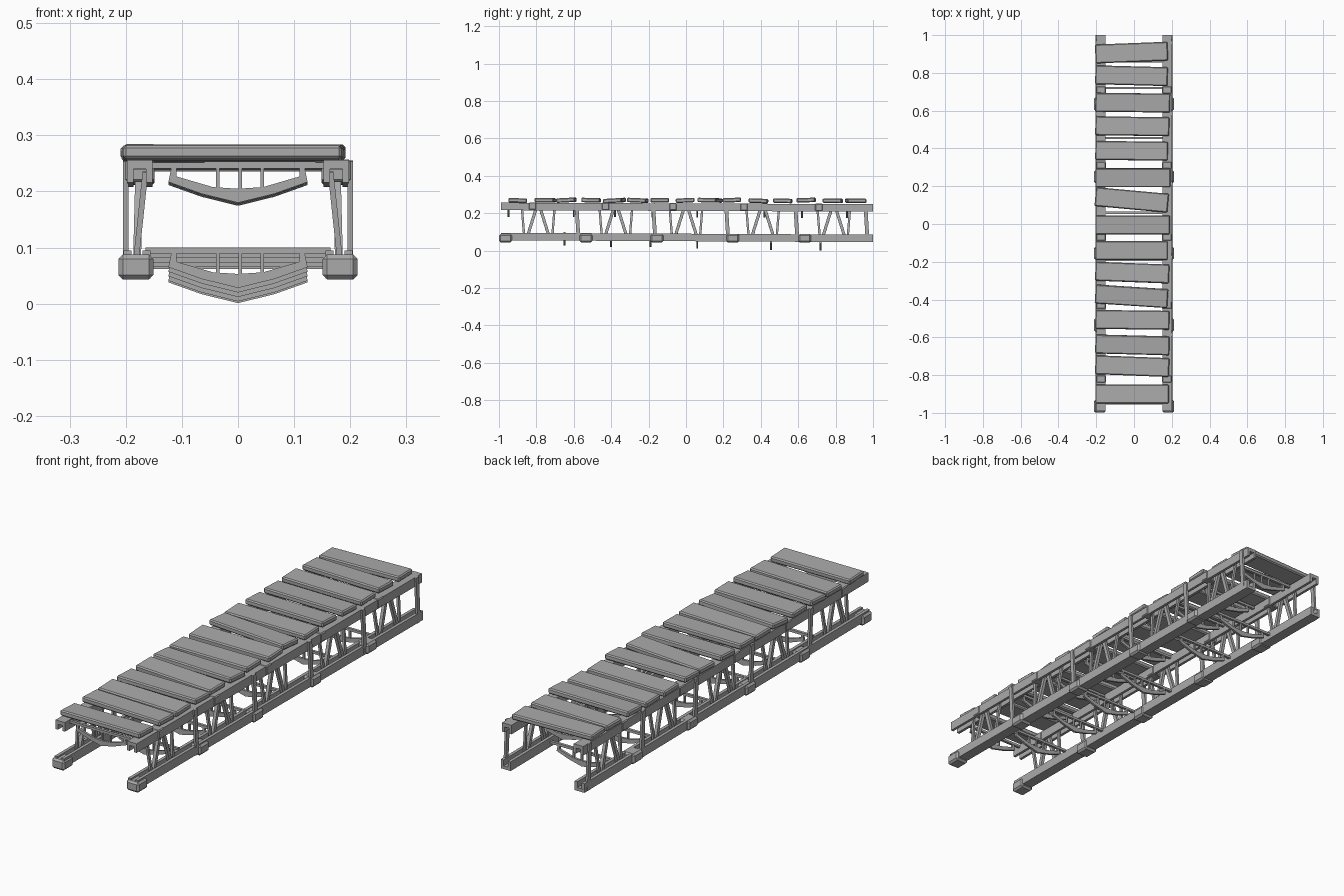
import bpy, bmesh, random
from mathutils import Vector, Matrix

random.seed(4)
cube = bpy.data.objects.get("Cube")
if cube:
    bpy.data.objects.remove(cube)

wood = bpy.data.materials.new("plain grey")
wood.use_nodes = True
GREY = (0.4, 0.4, 0.4, 1)
wood.diffuse_color = GREY
wood.node_tree.nodes["Principled BSDF"].inputs["Base Color"].default_value = GREY


def finish(bm, name, bevel=0):
    bmesh.ops.recalc_face_normals(bm, faces=bm.faces)
    mesh = bpy.data.meshes.new(name)
    bm.to_mesh(mesh)
    bm.free()
    mesh.materials.append(wood)
    ob = bpy.data.objects.new(name, mesh)
    bpy.context.collection.objects.link(ob)
    if bevel:
        mod = ob.modifiers.new("chamfer", "BEVEL")
        mod.width, mod.segments = bevel, 1
    return ob


def beam(bm, a, b, wide, high, roll=0):
    """Box from a to b; wide is sideways, high is the other cross direction."""
    a, b = Vector(a), Vector(b)
    along = (b - a).normalized()
    ref = Vector((0, 0, 1)) if abs(along.z) < 0.7 else Vector((0, 1, 0))
    side = along.cross(ref).normalized()
    up = side.cross(along)
    m = Matrix((side * wide, along * (b - a).length, up * high)).transposed().to_4x4()
    m.translation = (a + b) / 2
    bmesh.ops.create_cube(bm, size=1, matrix=m @ Matrix.Rotation(roll, 4, "Y"))


def box(bm, x, y, z):
    beam(bm, (sum(x) / 2, y[0], sum(z) / 2), (sum(x) / 2, y[1], sum(z) / 2),
         abs(x[1] - x[0]), z[1] - z[0])


# Deck planks: centre y at the left and right ends
planks = [(.90, .915), (.79, .78), (.645, .64), (.52, .515), (.39, .385),
          (.245, .245), (.145, .11), (-.005, -.005), (-.14, -.14), (-.25, -.265),
          (-.37, -.395), (-.505, -.51), (-.635, -.645), (-.745, -.76), (-.9, -.9)]
for i, (ya, yb) in enumerate(planks):
    bm = bmesh.new()
    z = 0.267 + random.uniform(-.002, .003)
    beam(bm, (-.205, ya, z), (.185 + random.uniform(-.008, .01), yb, z),
         0.1, 0.024)
    # slight tilt of each plank across the walkway
    mid = Vector((0, (ya + yb) / 2, z))
    bmesh.ops.rotate(bm, cent=mid, verts=bm.verts,
                     matrix=Matrix.Rotation(random.uniform(-.07, .07), 3, "X"))
    finish(bm, f"deck_plank_{i + 1}", 0.005)

BAYS = (-.79, -.375, 0, .41, .79)
POSTS = (-.58, -.17, .22, .59, .965)
BLOCKS = (-.965, -.535, -.155, .25, .635)
COLLARS = (-.82, -.43, -.07, .31, .71)


def low_z(y):
    return 0.07 - 0.005 * y


def top_z(y):
    return 0.232 - 0.004 * y


for s, side in ((1, "left"), (-1, "right")):
    # Lower rail: channel open at the top
    bm = bmesh.new()
    for x, w, dz, h in ((.163, .014, 0, .04), (.197, .014, 0, .04), (.18, .036, -.013, .014)):
        beam(bm, (s * x, -.99, low_z(-1) + dz), (s * x, 1, low_z(1) + dz), w, h)
    finish(bm, "lower_rail_" + side)

    # Upper rail: channel open at the bottom
    bm = bmesh.new()
    for x, w, dz, h in ((.158, .012, 0, .04), (.192, .012, 0, .04), (.175, .036, .012, .016)):
        beam(bm, (s * x, -.99, top_z(-1) + dz), (s * x, 1, top_z(1) + dz), w, h)
    finish(bm, "upper_rail_" + side)

    # Foot blocks wrapped round the lower rail
    bm = bmesh.new()
    for y in BLOCKS:
        box(bm, (s * .151, s * .213), (y - .034, y + .034), (.043, .088))
    finish(bm, "foot_blocks_" + side, 0.008)

    # Collars on the upper rail
    bm = bmesh.new()
    for y in COLLARS:
        box(bm, (s * .149, s * .201), (y - .02, y + .02), (top_z(y) - .018, top_z(y) + .022))
    finish(bm, "rail_collars_" + side, 0.004)

    # Outer posts
    bm = bmesh.new()
    for y in POSTS:
        beam(bm, (s * .2, y + .006, low_z(y) - .02), (s * .2, y - .006, top_z(y) + .02), .01, .02)
    finish(bm, "side_posts_" + side)

    # Struts: an inner pair leaning together and a steep outer pair
    bm = bmesh.new()
    for y in BAYS:
        for d in (-1, 1):
            beam(bm, (s * .18, y + d * .058, .075), (s * .176, y + d * .008, .235), .014, .016)
            beam(bm, (s * .182, y + d * .075, .075), (s * .165, y + d * .088, .235), .01, .012)
    finish(bm, "truss_struts_" + side)


# Bowed cross brace with three uprights
OUTER = [(.118, .245), (.124, .215), (.065, .194), (0, .178)]
INNER = [(.110, .245), (.110, .225), (.045, .206), (0, .203)]


def cross_brace(name, y, dz):
    bm = bmesh.new()
    box(bm, (-.165, .165), (y - .006, y + .006), (.239 + dz, .25 + dz))
    for x in (-.036, .004, .043):
        box(bm, (x - .003, x + .003), (y - .005, y + .005), (.197 + dz, .24 + dz))
    for s in (-1, 1):
        for k in range(3):
            quad = (OUTER[k], OUTER[k + 1], INNER[k + 1], INNER[k])
            front = [bm.verts.new((s * x, y - .005, z + dz)) for x, z in quad]
            f = bm.faces.new(front)
            ext = bmesh.ops.extrude_face_region(bm, geom=[f], use_keep_orig=True)
            moved = [v for v in ext["geom"] if isinstance(v, bmesh.types.BMVert)]
            bmesh.ops.translate(bm, verts=moved, vec=(0, .01, 0))
    finish(bm, name)


for i, y in enumerate((-.95, -.6, -.38, -.18, .06, .42, .62, .86)):
    cross_brace(f"upper_cross_brace_{i + 1}", y, .002 - .003 * (y + 1))
for i, (y, dz) in enumerate(((-.65, -.150), (-.40, -.158), (-.19, -.158),
                             (.06, -.166), (.455, -.174), (.72, -.177))):
    cross_brace(f"lower_cross_brace_{i + 1}", y, dz)
